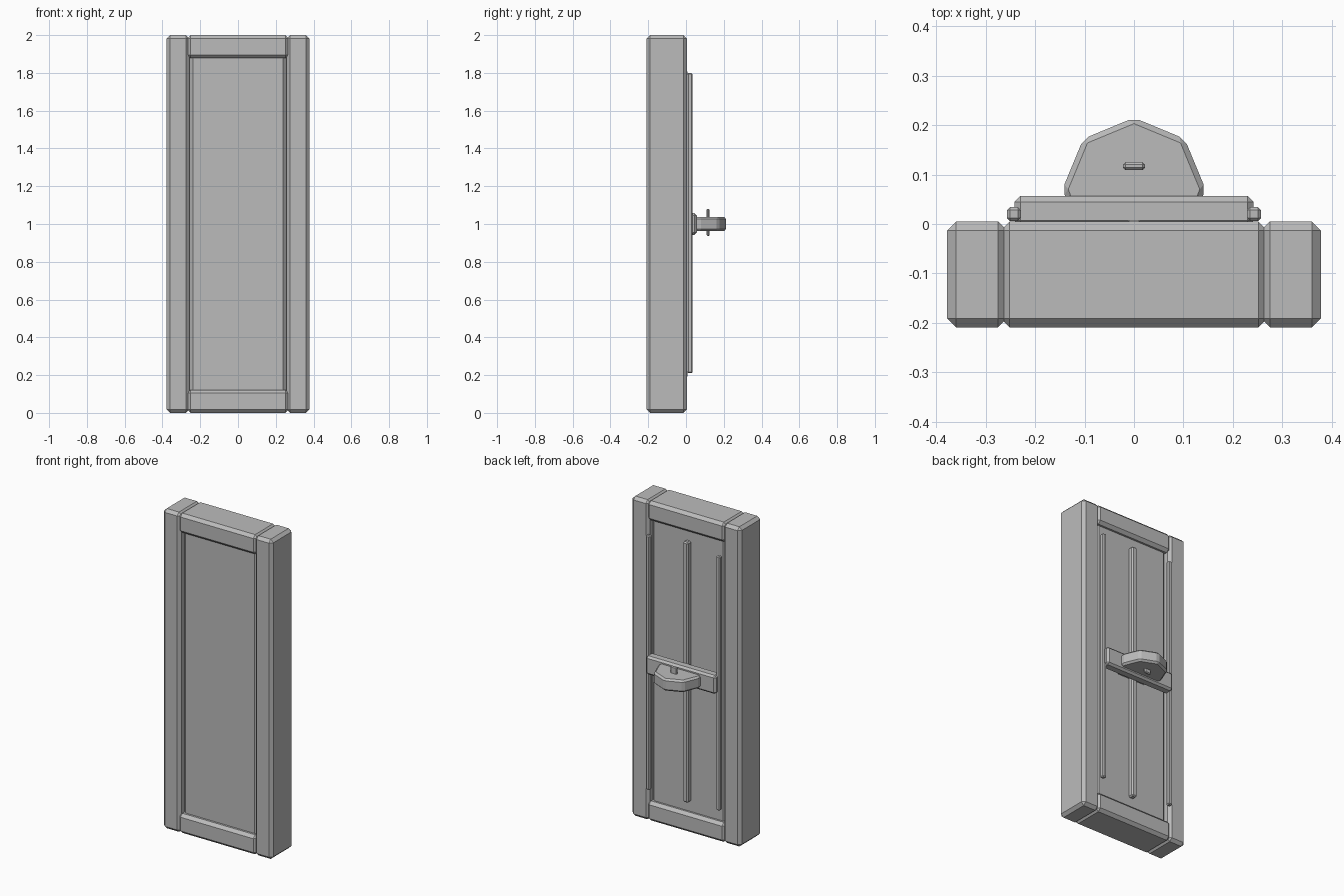
import bpy, bmesh, math

if "Cube" in bpy.data.objects:
    bpy.data.objects.remove(bpy.data.objects["Cube"])

grey = bpy.data.materials.new("plain grey")
grey.diffuse_color = (0.5, 0.5, 0.5, 1)
grey.use_nodes = True
grey.node_tree.nodes["Principled BSDF"].inputs["Base Color"].default_value = grey.diffuse_color


def finish(bm, name, bevel):
    """Chamfer every edge and make the object."""
    bmesh.ops.bevel(bm, geom=bm.edges[:], offset=bevel, offset_type='OFFSET',
                    segments=1, profile=0.5, affect='EDGES', clamp_overlap=True)
    bmesh.ops.recalc_face_normals(bm, faces=bm.faces[:])
    mesh = bpy.data.meshes.new(name)
    bm.to_mesh(mesh)
    bm.free()
    mesh.materials.append(grey)
    obj = bpy.data.objects.new(name, mesh)
    bpy.context.collection.objects.link(obj)
    return obj


def box(name, x, y, z, bevel):
    """Chamfered box from (min, max) pairs."""
    bm = bmesh.new()
    bmesh.ops.create_cube(bm, size=1)
    for v in bm.verts:
        for i, (lo, hi) in enumerate((x, y, z)):
            v.co[i] = lo if v.co[i] < 0 else hi
    return finish(bm, name, bevel)


BODY_Y = (-0.209, 0.005)

# side stiles and side rods
for side, s in (("left", -1), ("right", 1)):
    box(side + "_stile", sorted((s * 0.257, s * 0.378)), BODY_Y, (0, 2), 0.018)
    box(side + "_rod", sorted((s * 0.229, s * 0.257)), (0.006, 0.034), (0.21, 1.8), 0.006)

# top and bottom rails
for name, z in (("bottom_rail", (0, 0.122)), ("top_rail", (1.878, 2))):
    box(name, (-0.27, 0.27), BODY_Y, z, 0.018)

# recessed panel
box("panel", (-0.259, 0.259), (-0.178, -0.025), (0.06, 1.94), 0.02)

# centre rod on the back of the panel
box("centre_rod", (-0.018, 0.018), (-0.03, 0.008), (0.185, 1.815), 0.008)

# crossbar carrying the latch
box("crossbar", (-0.242, 0.242), (-0.005, 0.057), (0.942, 1.058), 0.012)

# eight-sided latch plate, half sunk in the crossbar
bm = bmesh.new()
bmesh.ops.create_cone(bm, cap_ends=True, segments=8, radius1=0.145, radius2=0.145, depth=0.076)
for v in bm.verts:
    v.co.y += 0.07
    v.co.z += 1.0
finish(bm, "latch_plate", 0.011)

# pin through the latch plate
box("latch_pin", (-0.022, 0.022), (0.109, 0.125), (0.937, 1.08), 0.005)
